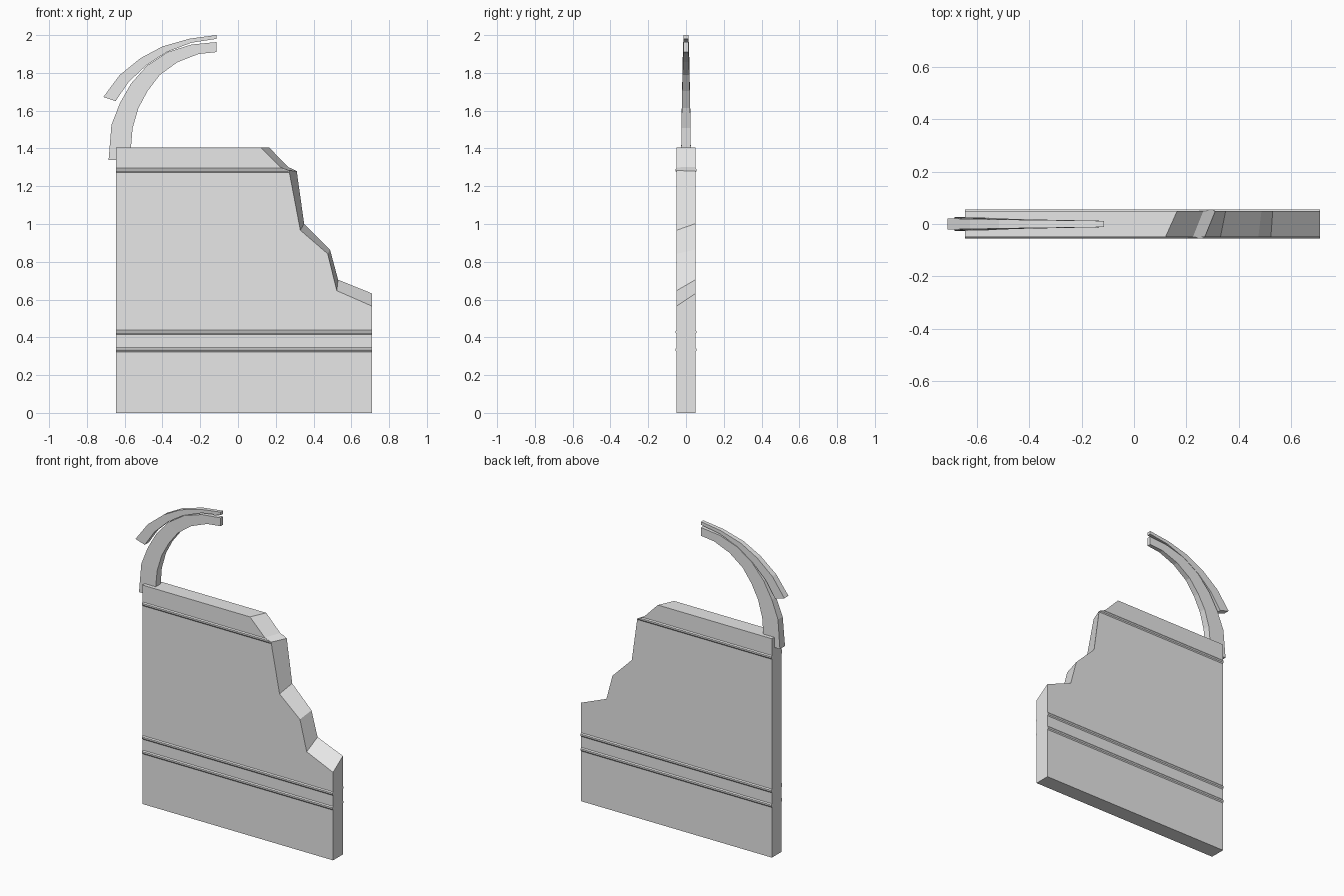
import bpy, bmesh

if "Cube" in bpy.data.objects:
    bpy.data.objects.remove(bpy.data.objects["Cube"])

mat = bpy.data.materials.new("plain_grey")
mat.diffuse_color = (0.8, 0.8, 0.8, 1)
mat.use_nodes = True
mat.node_tree.nodes["Principled BSDF"].inputs["Base Color"].default_value = mat.diffuse_color


def make_object(name, rings, closed_caps=True):
    """Skin a list of matching closed point rings and cap both ends."""
    bm = bmesh.new()
    vs = [[bm.verts.new(p) for p in ring] for ring in rings]
    n = len(rings[0])
    for a, b in zip(vs, vs[1:]):
        for i in range(n):
            j = (i + 1) % n
            bm.faces.new((a[i], a[j], b[j], b[i]))
    bm.faces.new(vs[0])
    bm.faces.new(vs[-1][::-1])
    bmesh.ops.recalc_face_normals(bm, faces=bm.faces)
    me = bpy.data.meshes.new(name)
    bm.to_mesh(me)
    bm.free()
    me.materials.append(mat)
    ob = bpy.data.objects.new(name, me)
    bpy.context.collection.objects.link(ob)
    return ob


L, R, T = -0.645, 0.71, 0.05

# Wall slab: the broken edge differs between front and back
front_edge = [(0.12, 1.405), (0.225, 1.30), (0.27, 1.283), (0.33, 0.967),
              (0.475, 0.842), (0.523, 0.647), (R, 0.565)]
back_edge = [(0.165, 1.405), (0.265, 1.302), (0.311, 1.28), (0.35, 1.002),
             (0.487, 0.865), (0.53, 0.705), (R, 0.632)]


def outline(edge, y):
    return [(x, y, z) for x, z in [(L, 0), (L, 1.405)] + edge + [(R, 0)]]


make_object("wall", [outline(front_edge, -T), outline(back_edge, T)])


# Thin horizontal mouldings on both faces
def moulding(name, z, side, x_top, x_low):
    prof = [(-0.012, 0.045), (-0.012, T), (-0.005, 0.055),
            (0.005, 0.055), (0.012, T), (0.012, 0.045)]
    left = [(L, side * y, z + dz) for dz, y in prof]
    right = [(x_low + (x_top - x_low) * (dz + 0.012) / 0.024, side * y, z + dz)
             for dz, y in prof]
    make_object(name, [left, right])


for side, label, ends in ((-1, "front", (0.235, 0.271)), (1, "back", (0.275, 0.311))):
    moulding("lower_moulding_" + label, 0.334, side, R, R)
    moulding("middle_moulding_" + label, 0.428, side, R, R)
    moulding("upper_moulding_" + label, 1.285, side, *ends)


# Curved bands that taper in width towards the tip
def band(name, outer, inner, w0, w1):
    rings = []
    for i, ((ox, oz), (ix, iz)) in enumerate(zip(outer, inner)):
        w = w0 + (w1 - w0) * i / (len(outer) - 1)
        rings.append([(ox, -w, oz), (ox, w, oz), (ix, w, iz), (ix, -w, iz)])
    make_object(name, rings)


band("arch_rib",
     [(-0.685, 1.34), (-0.67, 1.525), (-0.625, 1.64), (-0.565, 1.745),
      (-0.48, 1.84), (-0.373, 1.91), (-0.246, 1.95), (-0.115, 1.963)],
     [(-0.572, 1.34), (-0.558, 1.508), (-0.527, 1.614), (-0.479, 1.704),
      (-0.415, 1.788), (-0.32, 1.857), (-0.209, 1.90), (-0.115, 1.91)],
     0.026, 0.012)
band("arch_outer_strip",
     [(-0.713, 1.672), (-0.627, 1.788), (-0.516, 1.878), (-0.4, 1.94),
      (-0.257, 1.981), (-0.115, 2.0)],
     [(-0.648, 1.651), (-0.58, 1.751), (-0.484, 1.841), (-0.378, 1.91),
      (-0.246, 1.96), (-0.115, 1.98)],
     0.021, 0.012)
